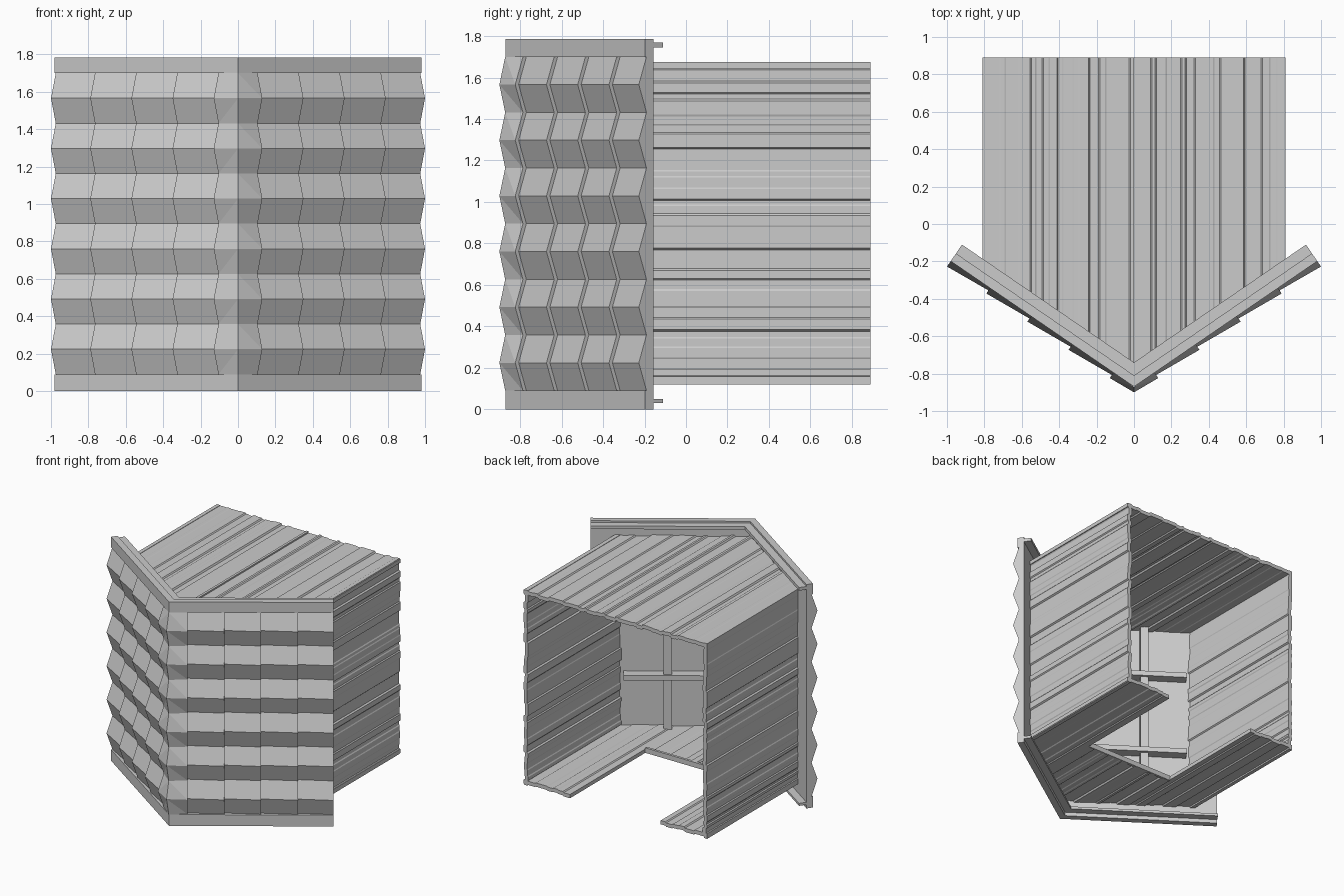
import bpy, bmesh, random
from mathutils import Vector

if "Cube" in bpy.data.objects:
    bpy.data.objects.remove(bpy.data.objects["Cube"])

random.seed(4)
APEX, END_X, SLOPE = -0.87, 0.98, 0.685          # plan of the V-shaped front
T = Vector((1, SLOPE)).normalized()              # along the right wing
N = Vector((T.y, -T.x))                          # outward from the right wing
L = END_X / T.x


def make(name, verts, faces):
    bm = bmesh.new()
    vs = [bm.verts.new(v) for v in verts]
    for f in faces:
        bm.faces.new([vs[i] for i in f])
    bmesh.ops.recalc_face_normals(bm, faces=bm.faces[:])
    me = bpy.data.meshes.new(name)
    bm.to_mesh(me)
    bm.free()
    ob = bpy.data.objects.new(name, me)
    bpy.context.collection.objects.link(ob)
    return ob


def wing(side, u, d, z):
    p = Vector((0, APEX)) + T * u + N * d
    return Vector((side * p.x, p.y, z))


def spine(d, z):
    return Vector((0, APEX - d / T.x, z))


def loft(name, rings):
    n = len(rings[0])
    faces = [(r * n + i, r * n + (i + 1) % n, (r + 1) * n + (i + 1) % n, (r + 1) * n + i)
             for r in range(len(rings) - 1) for i in range(n)]
    faces += [tuple(range(n)), tuple(range((len(rings) - 1) * n, len(rings) * n))]
    return make(name, [v for r in rings for v in r], faces)


def v_rail(name, d0, d1, z0, z1):
    prof = [(d0, z0), (d1, z0), (d1, z1), (d0, z1)]
    loft(name, [[wing(-1, L, d, z) for d, z in prof],
                [spine(d, z) for d, z in prof],
                [wing(1, L, d, z) for d, z in prof]])


# V-shaped backing, rails and rear lips
v_rail("front_backing", -0.05, -0.032, 0.0, 1.78)
v_rail("bottom_rail", -0.05, 0.0, 0.0, 0.09)
v_rail("top_rail", -0.05, 0.0, 1.70, 1.785)
v_rail("bottom_lip", -0.107, -0.05, 0.03, 0.05)
v_rail("top_lip", -0.107, -0.05, 1.745, 1.77)

# pleated front panels, each stepped out at its outer end
LEVELS = [0.09 + i * (1.70 - 0.09) / 12 for i in range(13)]
VALLEY, PEAK, STEP, BACK = -0.03, 0.015, 0.02, -0.045
BOUNDS = [x / T.x for x in (0.11, 0.33, 0.55, 0.77, END_X)]


def pleat(lift):
    return [((PEAK if i % 2 else VALLEY) + lift, z) for i, z in enumerate(LEVELS)]


def closed(lift):
    return pleat(lift) + [(BACK, LEVELS[-1]), (BACK, LEVELS[0])]


for side, word in ((-1, "left"), (1, "right")):
    for k in range(4):
        loft(f"{word}_pleated_panel_{k + 1}",
             [[wing(side, BOUNDS[k], d, z) for d, z in closed(0)],
              [wing(side, BOUNDS[k + 1], d, z) for d, z in closed(STEP)]])

# corner piece with tent-shaped facets
verts, faces = [], []
for (d, z) in pleat(STEP):
    i = len(verts) // 5
    verts += [wing(-1, BOUNDS[0], BACK, z), wing(-1, BOUNDS[0], d, z),
              Vector((0, -0.9 if i % 2 else -0.872, z)),
              wing(1, BOUNDS[0], d, z), wing(1, BOUNDS[0], BACK, z)]
for i in range(12):
    a, b = i * 5, i * 5 + 5
    faces += [(a, a + 1, b + 1, b), (a + 3, a + 4, b + 4, b + 3)]
    for e in (1, 3):
        if i % 2 == 0:      # under-face: valley below, peak above
            faces += [(b + 2, a + e, a + 2), (b + 2, b + e, a + e)]
        else:
            faces += [(b + 2, a + e, a + 2), (b + 2, b + e, a + e)]
make("pleated_corner", verts, faces)


# corrugated board sheets running front to back
def sheet(name, place, s0, s1, y_back=0.89, thick=0.03):
    s, pts = s0, []
    while s < s1 - 1e-4:
        e = s + random.uniform(0.022, 0.06)
        if e > s1 - 0.02:
            e = s1
        off = random.choice((0, 0.003, 0.007, 0.012))
        pts += [(s + (0.004 if pts else 0), off), (e - (0.004 if e < s1 else 0), off)]
        s = e
    verts, faces = [], []
    for s, off in pts:
        for depth in (off, off + thick):
            x, z = place(s, depth)
            verts += [(x, APEX + 0.055 + SLOPE * abs(x), z), (x, y_back, z)]
    # per station: outer front, outer back, inner front, inner back
    for i in range(len(pts) - 1):
        a, b = i * 4, i * 4 + 4
        faces += [(a, a + 1, b + 1, b), (a + 2, b + 2, b + 3, a + 3),
                  (a, b, b + 2, a + 2), (a + 1, a + 3, b + 3, b + 1)]
    m = (len(pts) - 1) * 4
    faces += [(0, 2, 3, 1), (m, m + 1, m + 3, m + 2)]
    make(name, verts, faces)


X, Z0, Z1 = 0.81, 0.12, 1.675
for side, word in ((-1, "left"), (1, "right")):
    sheet(f"{word}_wall", lambda s, d: (side * (X - d), s), Z0, Z1)
    sheet(f"{word}_roof", lambda s, d: (side * s, Z1 - d), 0, X)
    sheet(f"{word}_floor_strip", lambda s, d: (side * s, Z0 + d), 0.4, X)
    sheet(f"{word}_front_floor", lambda s, d: (side * s, Z0 + d), 0, 0.4, y_back=-0.06)

    # inner stiffening bars behind the front wings
    def bar(name, u0, u1, z0, z1, depth):
        prof = [(-0.05, z0), (-0.05 - depth, z0), (-0.05 - depth, z1), (-0.05, z1)]
        loft(name, [[wing(side, u, d, z) for d, z in prof] for u in (u0, u1)])

    bar(f"{word}_upright_bar", 0.60, 0.66, 0.14, 1.65, 0.06)
    bar(f"{word}_lower_bar", 0.07, 0.95, 0.55, 0.59, 0.08)
    bar(f"{word}_upper_bar", 0.07, 0.95, 1.21, 1.25, 0.08)

# sill trim along the floor opening
bpy.ops.mesh.primitive_cube_add(size=1, location=(0, -0.065, Z0 + 0.022))
sill = bpy.context.object
sill.name = "floor_opening_sill"
sill.scale = (0.8, 0.02, 0.04)
